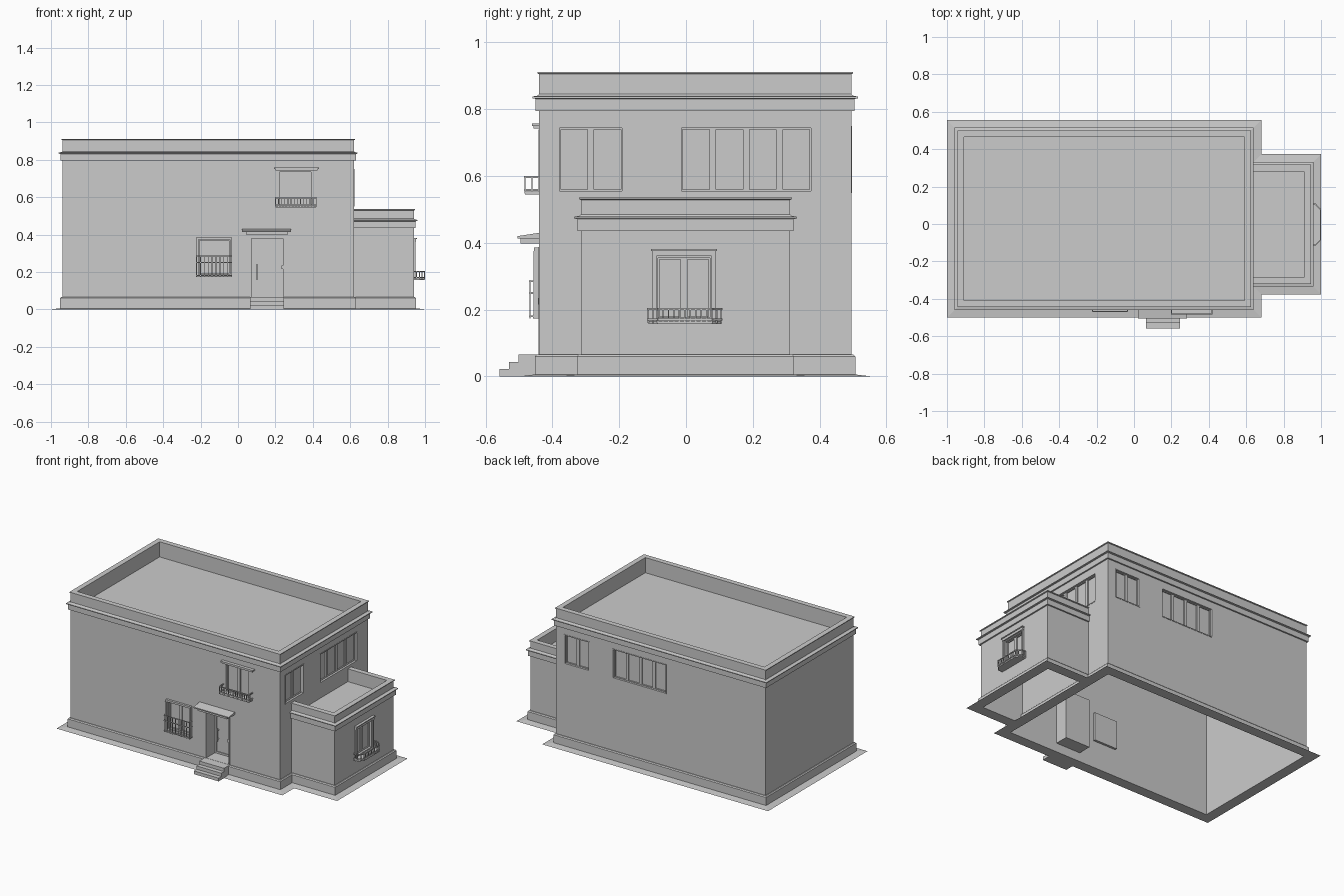
import bpy, bmesh
from mathutils import Matrix, Vector

if "Cube" in bpy.data.objects:
    bpy.data.objects.remove(bpy.data.objects["Cube"])


def finish(name, bm):
    bmesh.ops.recalc_face_normals(bm, faces=bm.faces[:])
    me = bpy.data.meshes.new(name)
    bm.to_mesh(me)
    bm.free()
    ob = bpy.data.objects.new(name, me)
    bpy.context.collection.objects.link(ob)
    return ob


def wall(u, w, origin):
    # local frame of a wall: u along it, v up, w outwards
    m = Matrix((u, (0, 0, 1), w)).transposed().to_4x4()
    m.translation = origin
    return m


FRONT = wall((1, 0, 0), (0, -1, 0), (0, -.44, 0))
RIGHT = wall((0, 1, 0), (1, 0, 0), (.62, 0, 0))
WING = wall((0, 1, 0), (1, 0, 0), (.94, 0, 0))
BACK = wall((-1, 0, 0), (0, 1, 0), (0, .495, 0))


def box(bm, m, u0, u1, v0, v1, w0, w1):
    s = Matrix.Diagonal((u1 - u0, v1 - v0, w1 - w0, 1))
    t = Matrix.Translation(((u0 + u1) / 2, (v0 + v1) / 2, (w0 + w1) / 2))
    bmesh.ops.create_cube(bm, size=1, matrix=m @ t @ s)


def bar(bm, m, p, q, t=.005):
    p, q = Vector(p), Vector(q)
    d = q - p
    r = d.to_track_quat('Z', 'Y').to_matrix().to_4x4()
    s = Matrix.Diagonal((t, t, d.length + t * .8, 1))
    bmesh.ops.create_cube(bm, size=1, matrix=m @ Matrix.Translation((p + q) / 2) @ r @ s)


def prism(bm, m, pts, delta):
    # polygon pushed along delta
    vs = [bm.verts.new(m @ Vector(p)) for p in pts]
    f = bm.faces.new(vs)
    new = bmesh.ops.extrude_face_region(bm, geom=[f])['geom']
    bm.faces.new(vs) if not f.is_valid else None
    bmesh.ops.translate(bm, vec=m.to_3x3() @ Vector(delta),
                        verts=[g for g in new if isinstance(g, bmesh.types.BMVert)])


def shell(name, x0, x1, y0, y1, profile, k=1):
    # stacked rectangular loops: (outward offset, height)
    bm = bmesh.new()
    rings = [[bm.verts.new(c) for c in ((x0 - o * k, y0 - o, z), (x1 + o, y0 - o, z),
                                        (x1 + o, y1 + o, z), (x0 - o * k, y1 + o, z))]
             for o, z in profile]
    for a, b in zip(rings, rings[1:]):
        for i in range(4):
            j = (i + 1) % 4
            bm.faces.new((a[i], a[j], b[j], b[i]))
    bm.faces.new(rings[0])
    bm.faces.new(rings[-1])
    return finish(name, bm)


def block_profile(c, top):
    # c = underside of the cornice, top = parapet top
    return [(-.01, c), (-.01, 0), (.061, 0), (.012, .006), (.012, .06), (.006, .066), (0, .066),
            (0, c), (.01, c), (.01, c + .036), (.02, c + .038), (.02, c + .043), (.004, c + .046),
            (0, c + .05), (0, top - .007), (.005, top - .005), (.005, top), (-.03, top),
            (-.03, c + .015)]


main = shell('main_block', -.939, .62, -.44, .495, block_profile(.795, .912))
wing = shell('side_wing', .614, .94, -.315, .312, block_profile(.435, .536), .08)

# openings: name, wall, u0, u1, v0, v1, panes
windows = [
    ('right_small_window', RIGHT, -.385, -.185, .55, .75, 2),
    ('right_wide_window', RIGHT, -.02, .38, .55, .75, 4),
    ('back_small_window', BACK, -.56, -.37, .55, .75, 2),
    ('back_wide_window', BACK, -.20, .20, .55, .75, 4),
    ('front_lower_window', FRONT, -.213, -.042, .185, .375, 2),
    ('front_upper_window', FRONT, .215, .395, .55, .74, 2),
    ('wing_window', WING, -.09, .078, .17, .36, 2),
]
bm = bmesh.new()
for _, m, u0, u1, v0, v1, _n in windows:
    box(bm, m, u0, u1, v0, v1, -.02, .01)
box(bm, FRONT, .07, .243, .067, .383, -.02, .02)
cutter = finish('opening_cutter', bm)
cutter.hide_render = True
for ob in (main, wing):
    mod = ob.modifiers.new('openings', 'BOOLEAN')
    mod.operation = 'DIFFERENCE'
    mod.solver = 'EXACT'
    mod.object = cutter
    bpy.context.view_layer.objects.active = ob
    bpy.ops.object.modifier_apply(modifier=mod.name)
bpy.data.objects.remove(cutter)


def frame(bm, m, u0, u1, v0, v1, w0, w1, t):
    box(bm, m, u0, u0 + t, v0, v1, w0, w1)
    box(bm, m, u1 - t, u1, v0, v1, w0, w1)
    box(bm, m, u0 + t, u1 - t, v0, v0 + t, w0, w1)
    box(bm, m, u0 + t, u1 - t, v1 - t, v1, w0, w1)


# window frames, mullions and panes
for name, m, u0, u1, v0, v1, n in windows:
    bm = bmesh.new()
    frame(bm, m, u0, u1, v0, v1, -.025, .002, .006)
    box(bm, m, u0, u1, v0, v1, -.025, -.02)
    step = (u1 - u0) / n
    for i in range(n):
        frame(bm, m, u0 + i * step, u0 + (i + 1) * step, v0, v1, -.021, -.012, .01)
    finish(name, bm)

# surrounds and lintels
bm = bmesh.new()
for u in (-.222, -.044):
    box(bm, FRONT, u, u + .01, .18, .375, 0, .017)
box(bm, FRONT, -.222, -.034, .373, .386, 0, .015)
box(bm, FRONT, -.222, -.034, .173, .186, 0, .018)
finish('lower_window_surround', bm)
bm = bmesh.new()
box(bm, FRONT, .2, .425, .742, .752, 0, .016)
box(bm, FRONT, .192, .433, .75, .758, 0, .021)
finish('upper_window_lintel', bm)
bm = bmesh.new()
box(bm, WING, -.102, .09, .36, .376, 0, .013)
box(bm, WING, -.105, .093, .376, .382, 0, .018)
for u in (-.1, .077):
    box(bm, WING, u, u + .011, .165, .36, 0, .01)
finish('wing_window_surround', bm)

# grille on the lower front window
bm = bmesh.new()
for v in (.18, .25, .285):
    bar(bm, FRONT, (-.222, v, .027), (-.034, v, .027), .005)
    for u in (-.222, -.034):
        bar(bm, FRONT, (u, v, 0), (u, v, .027), .005)
for i in range(10):
    u = -.222 + .188 * i / 9
    bar(bm, FRONT, (u, .175, .027), (u, .287, .027), .004)
finish('lower_window_grille', bm)


def balcony(name, m, plan, v0, v1, gap=.017):
    bm = bmesh.new()
    prism(bm, m, [(u, v0, w) for u, w in plan], (0, .009, 0))
    for a, b in zip(plan, plan[1:]):
        a, b = Vector(a), Vector(b)
        for v in (v0 + .014, v1 - .003):
            bar(bm, m, (a.x, v, a.y), (b.x, v, b.y), .006)
        n = max(1, round((b - a).length / gap))
        for i in range(n + 1):
            p = a.lerp(b, i / n)
            bar(bm, m, (p.x, v0 + .004, p.y), (p.x, v1 - .003, p.y), .004)
    finish(name, bm)


balcony('upper_balcony', FRONT, [(.2, 0), (.2, .042), (.418, .042), (.418, 0)], .545, .6)
balcony('wing_balcony', WING, [(-.113, 0), (-.113, .03), (-.085, .057), (.078, .057),
                               (.106, .03), (.106, 0)], .157, .205)

# recessed entrance
bm = bmesh.new()
for u in (.065, .24):
    box(bm, FRONT, u, u + .008, .06, .388, -.1, .002)
box(bm, FRONT, .073, .24, .38, .388, -.1, .002)
box(bm, FRONT, .073, .24, .06, .067, -.1, .002)
finish('door_recess', bm)
bm = bmesh.new()
box(bm, FRONT, .073, .24, .067, .38, -.1, -.09)
for u0, u1 in ((.078, .19), (.195, .236)):
    frame(bm, FRONT, u0, u1, .07, .375, -.092, -.085, .012)
finish('door', bm)
bm = bmesh.new()
bar(bm, FRONT, (.102, .16, -.075), (.102, .24, -.075), .006)
for v in (.17, .23):
    bar(bm, FRONT, (.102, v, -.092), (.102, v, -.075), .005)
finish('door_handle', bm)
bm = bmesh.new()
box(bm, FRONT, .232, .24, .215, .235, 0, .003)
finish('doorbell', bm)

# canopy with sloping top
bm = bmesh.new()
prism(bm, FRONT, [(.022, .413, 0), (.022, .413, .065), (.022, .42, .065), (.022, .43, 0)],
      (.262, 0, 0))
box(bm, FRONT, .045, .265, .398, .414, 0, .055)
finish('door_canopy', bm)

# entrance steps
bm = bmesh.new()
for top, out in ((.022, .119), (.044, .09), (.066, .061)):
    box(bm, FRONT, .063, .247, top - .022, top, -.005, out)
finish('entrance_steps', bm)
